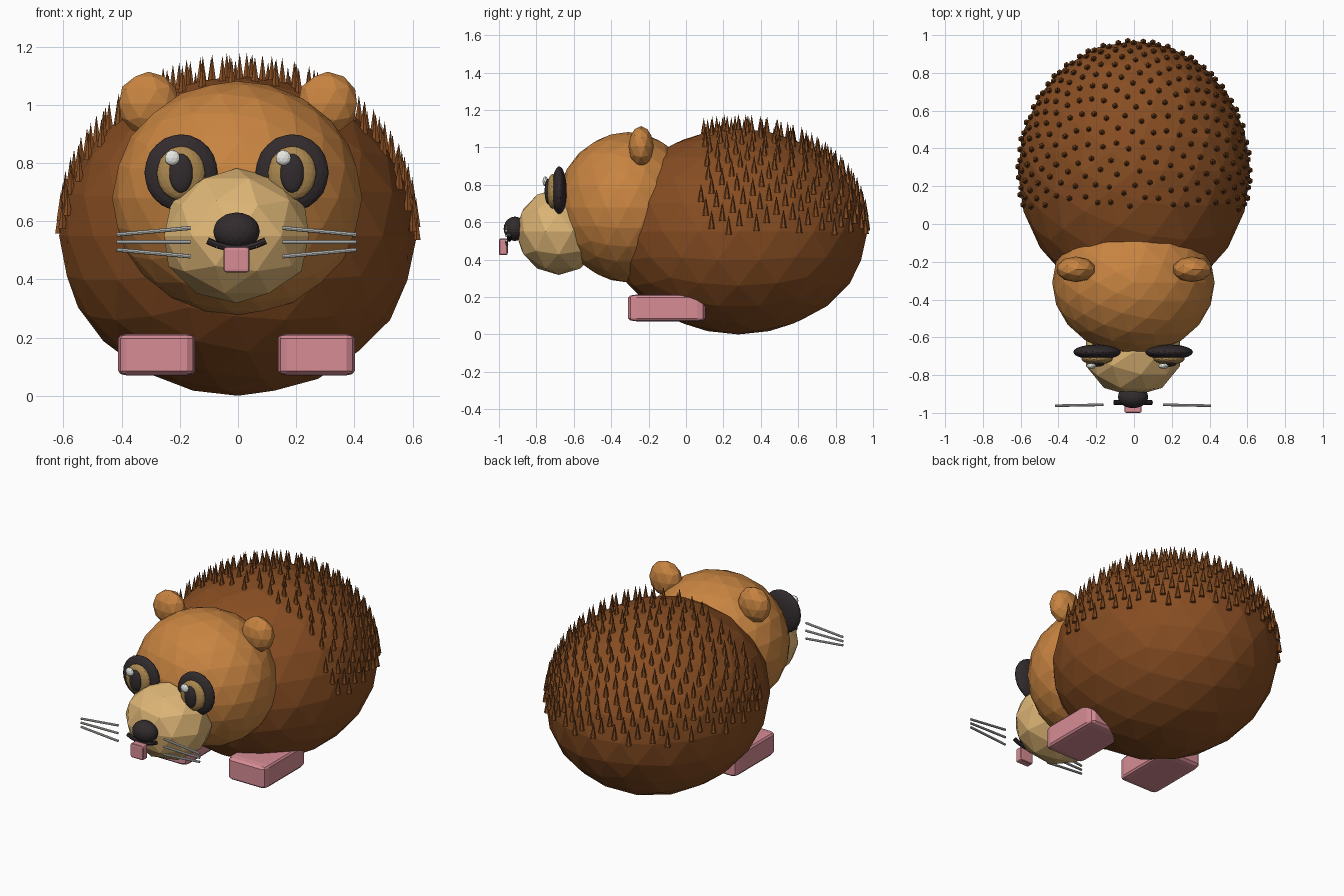
import bpy, bmesh, math
from mathutils import Vector, Matrix

if "Cube" in bpy.data.objects:
    bpy.data.objects.remove(bpy.data.objects["Cube"])


def srgb(r, g, b):
    f = lambda c: c / 12.92 if c <= 0.04045 else ((c + 0.055) / 1.055) ** 2.4
    return tuple(f(c / 255) for c in (r, g, b)) + (1.0,)


def material(name, *rgb):
    m = bpy.data.materials.new(name)
    m.diffuse_color = srgb(*rgb)
    m.use_nodes = True
    m.node_tree.nodes["Principled BSDF"].inputs["Base Color"].default_value = m.diffuse_color
    return m


BROWN = material("dark_brown_fur", 135, 77, 34)
TAN = material("golden_brown_fur", 200, 132, 65)
CREAM = material("cream_fur", 222, 182, 118)
IRIS = material("iris_tan", 172, 136, 80)
DARK = material("soft_black", 50, 43, 45)
PINK = material("pink_skin", 215, 140, 149)
WHITE = material("eye_white", 235, 235, 230)
GREY = material("whisker_grey", 205, 205, 200)


def finish(name, bm, mat):
    me = bpy.data.meshes.new(name)
    bm.to_mesh(me)
    bm.free()
    me.materials.append(mat)
    ob = bpy.data.objects.new(name, me)
    bpy.context.collection.objects.link(ob)
    return ob


def ball(name, centre, radii, mat, sub=3):
    bm = bmesh.new()
    m = Matrix.Translation(centre) @ Matrix.Diagonal((*radii, 1))
    bmesh.ops.create_icosphere(bm, subdivisions=sub, radius=1, matrix=m)
    return finish(name, bm, mat)


def rounded_box(name, lo, hi, mat, bevel):
    # bevelled unit cube stretched to the wanted bounds
    lo, hi = Vector(lo), Vector(hi)
    bm = bmesh.new()
    bmesh.ops.create_cube(bm, size=1)
    bmesh.ops.bevel(bm, geom=bm.edges[:], offset=bevel, segments=2,
                    profile=0.5, affect='EDGES')
    bm.transform(Matrix.Translation((lo + hi) / 2) @ Matrix.Diagonal((*(hi - lo), 1)))
    return finish(name, bm, mat)


def add_cone(bm, a, b, r1, r2, sides):
    a, b = Vector(a), Vector(b)
    d = b - a
    rot = d.to_track_quat('Z', 'Y').to_matrix().to_4x4()
    bmesh.ops.create_cone(bm, cap_ends=True, segments=sides, radius1=r1, radius2=r2,
                          depth=d.length, matrix=Matrix.Translation((a + b) / 2) @ rot)


# Body, head and muzzle
BC, BR = Vector((0, 0.28, 0.55)), Vector((0.615, 0.69, 0.55))
ball("body", BC, BR, BROWN)
ball("head", (-0.003, -0.31, 0.68), (0.43, 0.38, 0.402), TAN)
ball("muzzle", (-0.005, -0.68, 0.55), (0.262, 0.232, 0.232), CREAM, 2)

# Upright spikes scattered in a spiral over the upper back
bm = bmesh.new()
N = 830
for i in range(N // 2):
    z = 1 - (2 * i + 1) / N
    a = i * math.pi * (3 - math.sqrt(5))
    r = math.sqrt(1 - z * z)
    p = BC + Vector((r * math.cos(a) * BR.x, r * math.sin(a) * BR.y, z * BR.z))
    if p.y > 0.08:
        add_cone(bm, p - Vector((0, 0, 0.02)), p + Vector((0, 0, 0.08)), 0.017, 0.0, 6)
finish("back_spikes", bm, BROWN)

# Paired parts
for s, side in ((-1, "left"), (1, "right")):
    cx = -0.005
    ball(side + "_ear", (s * 0.308, -0.24, 1.005), (0.106, 0.068, 0.109), TAN, 2)

    # Eye built from stacked flattened balls
    ex = cx + s * 0.191
    ball(side + "_eye_rim", (ex, -0.678, 0.767), (0.126, 0.04, 0.132), DARK)
    ball(side + "_iris", (ex, -0.712, 0.765), (0.083, 0.033, 0.093), IRIS)
    ball(side + "_pupil", (ex, -0.738, 0.765), (0.041, 0.018, 0.067), DARK)
    ball(side + "_eye_glint", (ex - 0.03, -0.752, 0.818), (0.027, 0.015, 0.027), WHITE, 2)

    # Foot
    x0, x1 = sorted((cx + s * 0.142, cx + s * 0.407))
    rounded_box(side + "_foot", (x0, -0.31, 0.07), (x1, 0.105, 0.213), PINK, 0.11)

    # Whiskers closing together toward the tips
    bm = bmesh.new()
    for k in (-1, 0, 1):
        add_cone(bm, (cx + s * 0.158, -0.957, 0.528 + k * 0.049),
                 (cx + s * 0.412, -0.962, 0.528 + k * 0.026), 0.007, 0.007, 8)
    finish(side + "_whiskers", bm, GREY)

# Nose and tongue
ball("nose", (-0.005, -0.915, 0.565), (0.08, 0.06, 0.065), DARK, 3)
rounded_box("tongue", (-0.05, -1.0, 0.424), (0.04, -0.953, 0.512), PINK, 0.12)

# Smiling mouth line
bm = bmesh.new()
pts = [(-0.005 + 0.1 * t, -0.945, 0.507 + 0.026 * t * t) for t in (-1, -.66, -.33, 0, .33, .66, 1)]
for a, b in zip(pts, pts[1:]):
    add_cone(bm, a, b, 0.012, 0.012, 8)
finish("mouth", bm, DARK)
